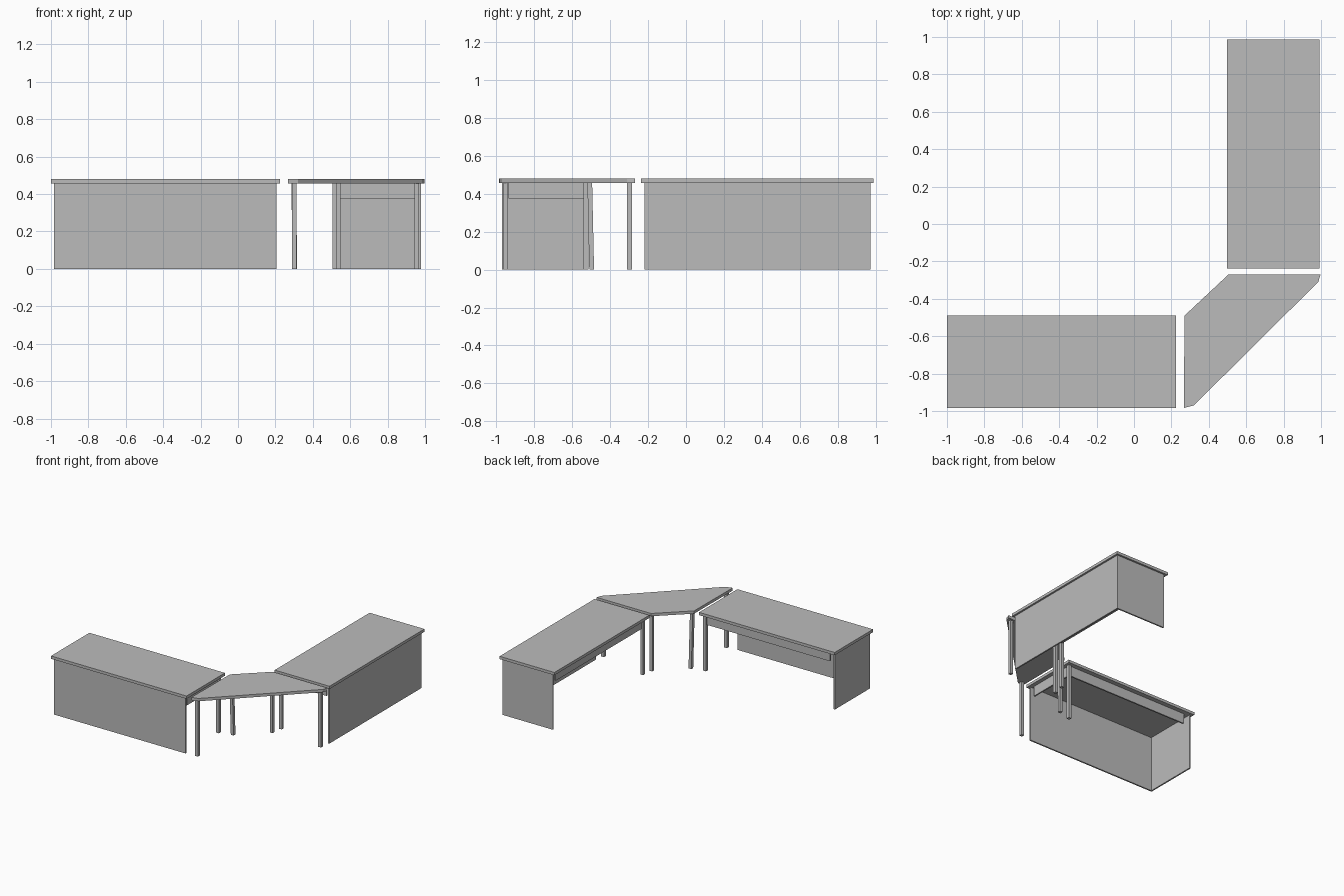
import bpy
import bmesh
from mathutils import Vector

cube = bpy.data.objects.get("Cube")
if cube:
    bpy.data.objects.remove(cube, do_unlink=True)

grey = bpy.data.materials.new("light_grey")
grey.use_nodes = True
colour = (0.5, 0.5, 0.5, 1)
grey.diffuse_color = colour
grey.node_tree.nodes["Principled BSDF"].inputs["Base Color"].default_value = colour

TOP, UNDER, APRON = 0.48, 0.457, 0.375


def prism(name, lower, z0, z1, shift=(0, 0)):
    """Extrude an outline upward; shift moves its upper end sideways."""
    bm = bmesh.new()
    base = [bm.verts.new((x, y, z0)) for x, y in lower]
    face = bm.faces.new(base)
    upper = bmesh.ops.extrude_face_region(bm, geom=[face])["geom"]
    verts = [g for g in upper if isinstance(g, bmesh.types.BMVert)]
    bmesh.ops.translate(bm, verts=verts, vec=Vector((shift[0], shift[1], z1 - z0)))
    bmesh.ops.recalc_face_normals(bm, faces=bm.faces)
    mesh = bpy.data.meshes.new(name)
    bm.to_mesh(mesh)
    bm.free()
    mesh.materials.append(grey)
    obj = bpy.data.objects.new(name, mesh)
    bpy.context.collection.objects.link(obj)
    return obj


def box(name, x0, x1, y0, y1, z0, z1, place=lambda x, y: (x, y), shift=(0, 0)):
    outline = [place(x, y) for x, y in ((x0, y0), (x1, y0), (x1, y1), (x0, y1))]
    return prism(name, outline, z0, z1, shift)


def desk(side, place):
    # worktop, closed long side and closed end
    box(side + "_desk_top", -1, 0.225, -0.985, -0.49, UNDER, TOP, place)
    box(side + "_long_panel", -0.985, 0.205, -0.97, -0.958, 0, UNDER, place)
    box(side + "_end_panel", -0.985, -0.973, -0.958, -0.515, 0, UNDER, place)
    # aprons under the open side and open end, with the free leg
    box(side + "_long_apron", -0.93, 0.18, -0.54, -0.528, APRON, UNDER, place)
    box(side + "_end_apron", 0.18, 0.192, -0.935, -0.528, APRON, UNDER, place)
    box(side + "_desk_leg", 0.18, 0.205, -0.54, -0.515, 0, UNDER, place)


# two desks, the second mirrored across the diagonal
desk("right", lambda x, y: (x, y))
desk("left", lambda x, y: (0.008 - y, -0.013 - x))

# angled corner table joining them
outline = [(0.27, -0.49), (0.505, -0.27), (0.997, -0.27),
           (0.985, -0.31), (0.32, -0.97), (0.267, -0.983)]
prism("corner_top", outline, UNDER, TOP)

# corner table legs, two of them leaning slightly
legs = [("front", 0.3, -0.95, (0, 0)),
        ("inner_right", 0.304, -0.497, (-0.006, -0.01)),
        ("inner_left", 0.517, -0.298, (0, 0)),
        ("outer_left", 0.955, -0.298, (0, 0))]
w = 0.0125
for name, x, y, lean in legs:
    box("corner_leg_" + name, x - w, x + w, y - w, y + w, 0, UNDER, shift=lean)
